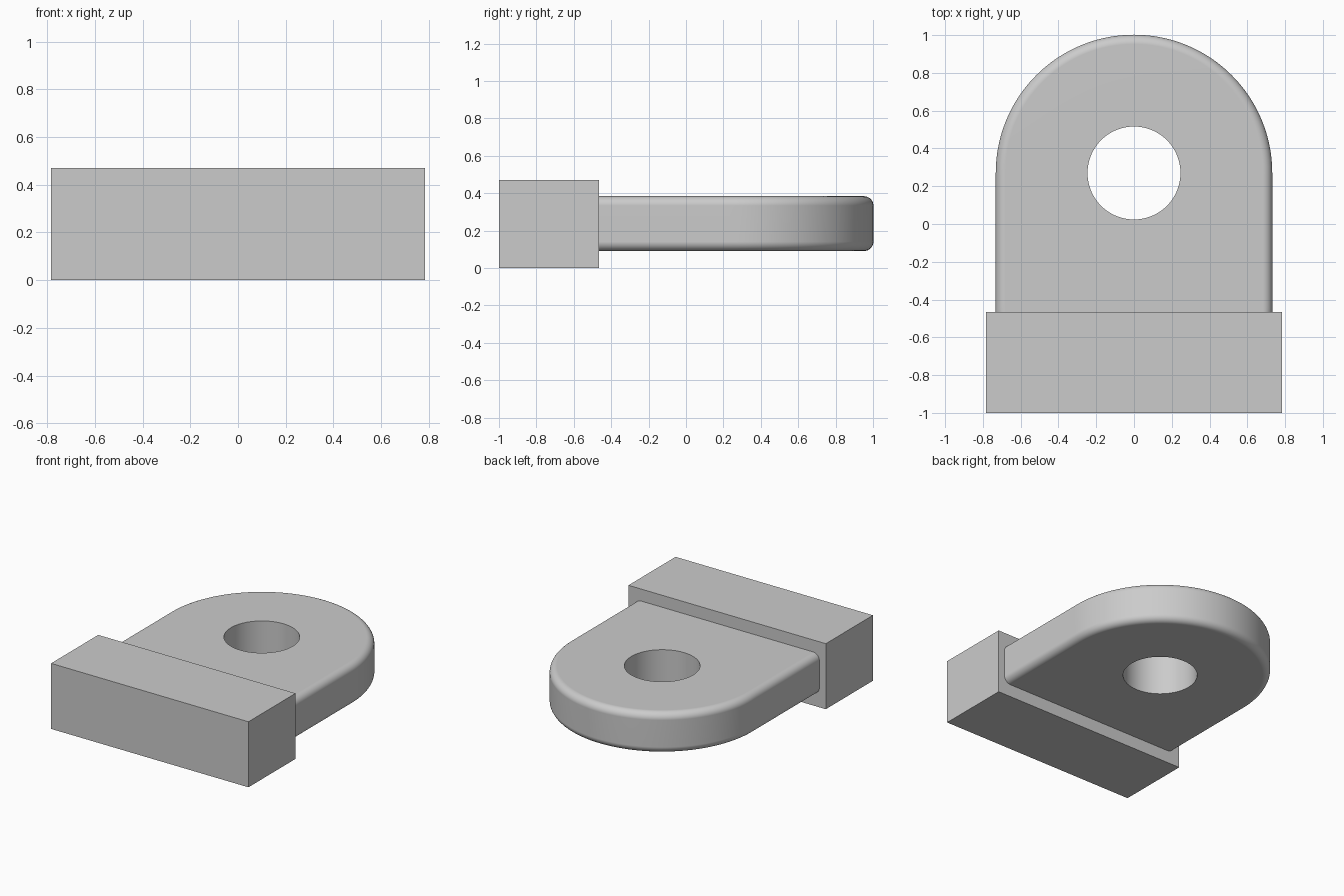
import bpy, bmesh, math

if "Cube" in bpy.data.objects:
    bpy.data.objects.remove(bpy.data.objects["Cube"])

grey = bpy.data.materials.new("light_grey")
grey.diffuse_color = (0.6, 0.6, 0.6, 1)
grey.use_nodes = True
grey.node_tree.nodes["Principled BSDF"].inputs["Base Color"].default_value = grey.diffuse_color


def add_object(name, bm):
    bmesh.ops.recalc_face_normals(bm, faces=bm.faces[:])
    mesh = bpy.data.meshes.new(name)
    bm.to_mesh(mesh)
    bm.free()
    mesh.materials.append(grey)
    obj = bpy.data.objects.new(name, mesh)
    bpy.context.collection.objects.link(obj)
    return obj


# Rectangular base block
bm = bmesh.new()
bmesh.ops.create_cube(bm, size=1)
for v in bm.verts:
    v.co = (v.co.x * 1.566, -0.733 + v.co.y * 0.534, 0.235 + v.co.z * 0.47)
add_object("base_block", bm)

# Rounded lug with a through hole: rings swept around the hole centre
N = 128
RADIUS, HOLE, CENTRE_Y, BACK = 0.732, 0.246, 0.27, 0.85
Z0, Z1, FILLET, STEPS = 0.091, 0.384, 0.05, 8


def reach(angle, half_width):
    """Distance from the hole centre to the lug outline."""
    c, s = math.cos(angle), math.sin(angle)
    if s >= -1e-9:
        return half_width
    side = half_width / abs(c) if abs(c) > 1e-6 else 1e9
    return min(side, BACK / -s)


def ring(bm, z, half_width=None):
    verts = []
    for i in range(N):
        a = 2 * math.pi * i / N
        d = HOLE if half_width is None else reach(a, half_width)
        verts.append(bm.verts.new((d * math.cos(a), CENTRE_Y + d * math.sin(a), z)))
    return verts


bm = bmesh.new()
rings = [ring(bm, Z0), ring(bm, Z1)]
for z_mid, start in ((Z1 - FILLET, 90), (Z0 + FILLET, 0)):
    for k in range(STEPS + 1):
        a = math.radians(start - 90 * k / STEPS)
        rings.append(ring(bm, z_mid + FILLET * math.sin(a),
                          RADIUS - FILLET + FILLET * math.cos(a)))
for j, lower in enumerate(rings):
    upper = rings[(j + 1) % len(rings)]
    for i in range(N):
        n = (i + 1) % N
        bm.faces.new((lower[i], lower[n], upper[n], upper[i]))
lug = add_object("rounded_lug", bm)

# Smooth fillet and hole wall, crisp hole rim, flat caps
bpy.context.view_layer.objects.active = lug
lug.select_set(True)
bpy.ops.object.shade_smooth_by_angle(angle=math.radians(35))
weighted = lug.modifiers.new("weighted_normals", 'WEIGHTED_NORMAL')
weighted.keep_sharp = True
